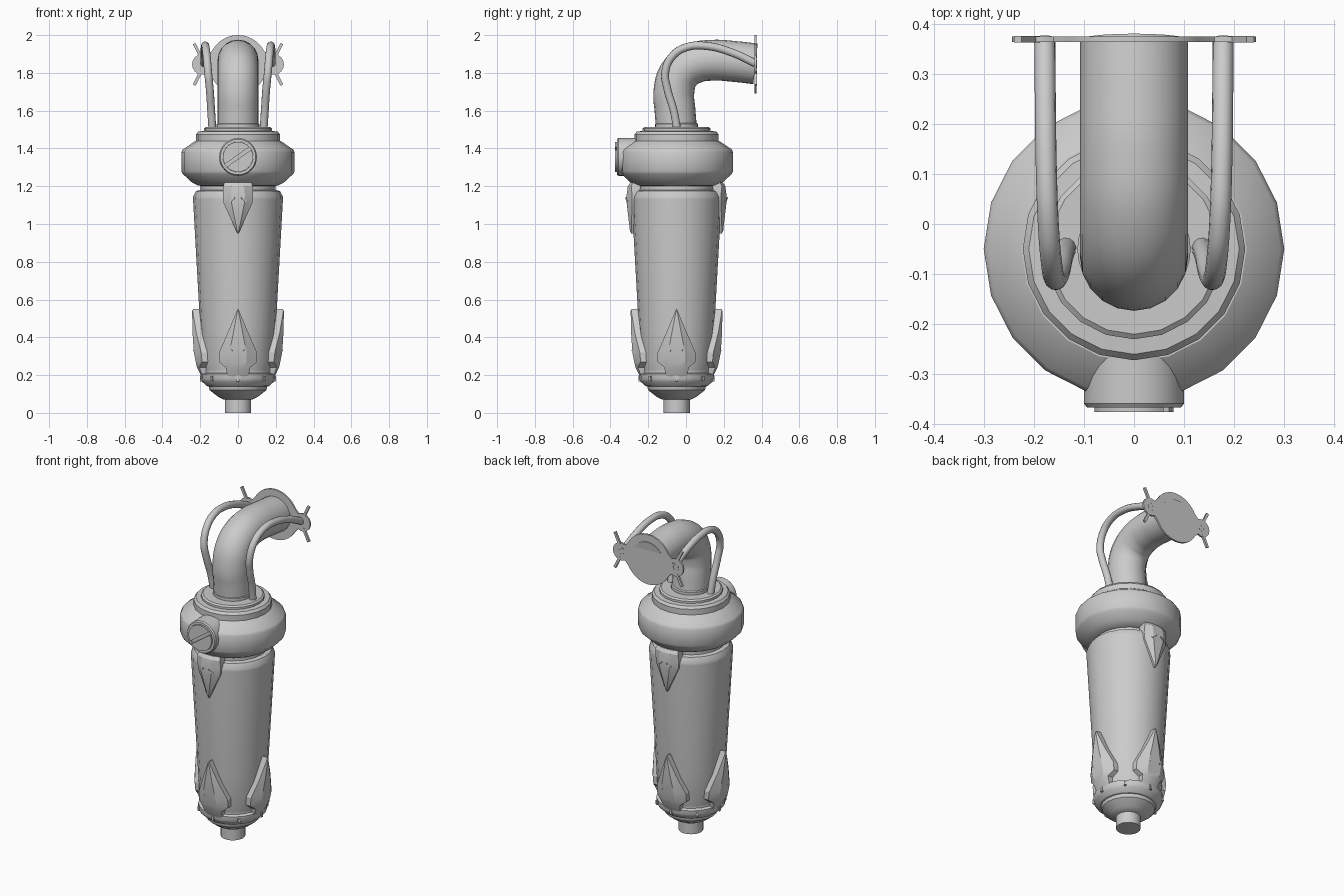
import bpy, bmesh
from math import pi, sin, cos, radians, sqrt, atan2
from mathutils import Matrix, Vector

if "Cube" in bpy.data.objects:
    bpy.data.objects.remove(bpy.data.objects["Cube"])

AY = -0.05   # y of the body axis


def finish(name, bm, angle=30):
    bmesh.ops.recalc_face_normals(bm, faces=bm.faces)
    me = bpy.data.meshes.new(name)
    bm.to_mesh(me)
    bm.free()
    ob = bpy.data.objects.new(name, me)
    bpy.context.collection.objects.link(ob)
    smooth(ob, angle)
    return ob


def smooth(ob, angle=30):
    bpy.ops.object.select_all(action='DESELECT')
    ob.select_set(True)
    bpy.context.view_layer.objects.active = ob
    bpy.ops.object.shade_smooth_by_angle(angle=radians(angle))


def loft(name, rings, mat=None, angle=30):
    """Skin closed rings of equal length and cap both ends."""
    bm = bmesh.new()
    vs = [[bm.verts.new(p) for p in r] for r in rings]
    n = len(vs[0])
    for a, b in zip(vs, vs[1:]):
        for i in range(n):
            j = (i + 1) % n
            bm.faces.new((a[i], a[j], b[j], b[i]))
    bm.faces.new(vs[0])
    bm.faces.new(vs[-1])
    if mat:
        bm.transform(mat)
    return finish(name, bm, angle)


def lathe(name, profile, mat=None, n=20, angle=30):
    """Turn (radius, height) pairs around z."""
    rings = [[(r * cos(2 * pi * i / n), r * sin(2 * pi * i / n), z) for i in range(n)]
             for r, z in profile]
    return loft(name, rings, mat or Matrix.Translation((0, AY, 0)), angle)


def tube(name, pts, r, res):
    cu = bpy.data.curves.new(name, 'CURVE')
    cu.dimensions = '3D'
    cu.bevel_depth, cu.bevel_resolution, cu.resolution_u = r, res, 6
    cu.use_fill_caps = True
    sp = cu.splines.new('BEZIER')
    sp.bezier_points.add(len(pts) - 1)
    for b, p in zip(sp.bezier_points, pts):
        b.co = p
        b.handle_left_type = b.handle_right_type = 'AUTO'
    ob = bpy.data.objects.new(name, cu)
    bpy.context.collection.objects.link(ob)
    bpy.ops.object.select_all(action='DESELECT')
    ob.select_set(True)
    bpy.context.view_layer.objects.active = ob
    bpy.ops.object.convert(target='MESH')
    smooth(bpy.context.object, 40)


def box(name, size, mat):
    bm = bmesh.new()
    bmesh.ops.create_cube(bm, size=1)
    bm.transform(mat @ Matrix.Diagonal((*size, 1)))
    return finish(name, bm)


def around(a):
    """Local frame on the body axis; local -y points outwards."""
    return Matrix.Translation((0, AY, 0)) @ Matrix.Rotation(a, 4, 'Z')


# main body: nozzle, nose cone, barrel
lathe('nozzle', [(0.07, 0), (0.07, 0.09)])
lathe('nose_cone', [(0.075, 0.07), (0.105, 0.085), (0.15, 0.12), (0.155, 0.14),
                    (0.165, 0.142), (0.19, 0.165), (0.197, 0.18), (0.197, 0.205),
                    (0.18, 0.212), (0.18, 0.24)])
lathe('barrel', [(0.175, 0.2), (0.19, 0.27), (0.2, 0.45), (0.238, 1.13), (0.238, 1.145),
                 (0.222, 1.175), (0.198, 1.18), (0.198, 1.24)])

# collar with its stepped cap
lathe('collar', [(0.19, 1.2), (0.215, 1.205), (0.235, 1.215), (0.25, 1.225), (0.292, 1.265),
                 (0.3, 1.28), (0.3, 1.38), (0.292, 1.395), (0.225, 1.44), (0.2, 1.44)])
lathe('collar_cap', [(0.222, 1.42), (0.222, 1.475), (0.21, 1.49), (0.18, 1.492), (0.18, 1.505),
                     (0.17, 1.513), (0.1, 1.513)])
lathe('pipe_base_ring', [(0.113, 1.5), (0.113, 1.53), (0.105, 1.535)], n=32)


def fin(name, rows, a):
    """Pointed plate lying on the body; rows are (z, half width, crest, edge, base)."""
    rings = []
    for z, w, c, e, b in rows:
        rings.append([(-w, -b, z), (-w, -e, z), (-w * 0.45, -c, z), (w * 0.45, -c, z),
                      (w, -e, z), (w, -b, z)])
    loft(name, rings, around(a), 20)


# four lower fins with small raised chevrons
lower = [(0.19, 0.055, 0.192, 0.185, 0.15), (0.24, 0.065, 0.217, 0.205, 0.15),
         (0.27, 0.1, 0.224, 0.19, 0.15), (0.32, 0.1, 0.234, 0.195, 0.155),
         (0.43, 0.052, 0.241, 0.222, 0.18), (0.54, 0.006, 0.243, 0.24, 0.2),
         (0.55, 0.002, 0.237, 0.236, 0.205)]
for k in range(4):
    a = k * pi / 2
    fin('lower_fin', lower, a)
    for s in (-1, 1):
        box('lower_fin_rib', (0.045, 0.012, 0.01), around(a) @
            Matrix.Translation((s * 0.045, -0.222, 0.32)) @
            Matrix.Rotation(s * 0.55, 4, 'Z') @ Matrix.Rotation(s * 0.65, 4, 'Y'))
    box('nose_notch', (0.014, 0.02, 0.03), around(a) @ Matrix.Translation((0, -0.192, 0.182)))
    box('nose_notch', (0.014, 0.02, 0.025), around(a + pi / 4) @ Matrix.Translation((0, -0.192, 0.182)))

# two upper fins, front and back
upper = [(0.95, 0.003, 0.24, 0.238, 0.215), (0.965, 0.01, 0.247, 0.24, 0.215),
         (1.11, 0.076, 0.264, 0.235, 0.2), (1.15, 0.08, 0.265, 0.235, 0.2),
         (1.2, 0.078, 0.258, 0.24, 0.19), (1.22, 0.072, 0.245, 0.23, 0.19)]
for a in (0, pi):
    fin('upper_fin', upper, a)
    for s in (-1, 1):
        box('upper_fin_rib', (0.035, 0.01, 0.008), around(a) @
            Matrix.Translation((s * 0.03, -0.262, 1.13)) @
            Matrix.Rotation(s * 0.3, 4, 'Z') @ Matrix.Rotation(s * 0.65, 4, 'Y'))


def facing(x, y, z):
    """Frame whose local z points to -y."""
    return Matrix.Translation((x, y, z)) @ Matrix.Rotation(pi / 2, 4, 'X')


# front knob with slotted face: two half discs leave a diagonal slot
KZ = 1.355
lathe('knob', [(0.1, 0), (0.1, 0.143), (0.094, 0.151), (0.08, 0.151), (0.08, 0.142)],
      facing(0, -0.215, KZ), 32)
R, gap, g = 0.08, 0.009, radians(35)
for s in (0, pi):
    t0 = atan2(gap, sqrt(R * R - gap * gap))
    half = [t0 + (pi - 2 * t0) * i / 14 + s + g for i in range(15)]
    loft('knob_face', [[(R * 0.99 * cos(t), R * 0.99 * sin(t), h) for t in half]
                       for h in (0.135, 0.16)], facing(0, -0.215, KZ))

# elbow pipe and the two hoses beside it
tube('elbow_pipe', [(0, y, z) for y, z in
     [(-0.05, 1.5), (-0.058, 1.6), (-0.064, 1.7), (-0.035, 1.795), (0.04, 1.85),
      (0.14, 1.867), (0.26, 1.86), (0.368, 1.848)]], 0.108, 8)
for s in (-1, 1):
    tube('hose', [(s * x, y, z) for x, y, z in
         [(0.135, -0.045, 1.49), (0.142, -0.065, 1.6), (0.15, -0.1, 1.72), (0.158, -0.11, 1.8),
          (0.165, -0.075, 1.885), (0.171, 0.0, 1.935), (0.175, 0.11, 1.942),
          (0.177, 0.25, 1.905), (0.178, 0.368, 1.85)]], 0.021, 4)

# end plate with two ears
FZ, EX = 1.845, 0.188
out = []
for cx, r, a0, a1, n in ((EX, 0.055, -120, 120, 12), (0, 0.155, 28, 152, 16),
                         (-EX, 0.055, 60, 300, 12), (0, 0.155, 208, 332, 16)):
    for i in range(n + 1):
        t = radians(a0 + (a1 - a0) * i / n)
        out.append((cx + r * cos(t), FZ + r * sin(t)))
loft('end_plate', [[(x, y, z) for x, z in out] for y in (0.363, 0.374)])

# ear bolts and prongs
for s in (-1, 1):
    lathe('ear_bolt', [(0.022, -0.001), (0.022, 0.003), (0.014, 0.003), (0.014, 0.001)],
          Matrix.Translation((s * EX, 0.372, FZ)) @ Matrix.Rotation(-pi / 2, 4, 'X'), 16)
    for v in (-1, 1):
        p, q = Vector((s * 0.195, 0.3685, FZ + v * 0.035)), Vector((s * 0.232, 0.3685, FZ + v * 0.11))
        d = q - p
        box('ear_prong', (0.016, 0.0125, d.length),
            Matrix.Translation((p + q) / 2) @ Matrix.Rotation(atan2(d.x, d.z), 4, 'Y'))
